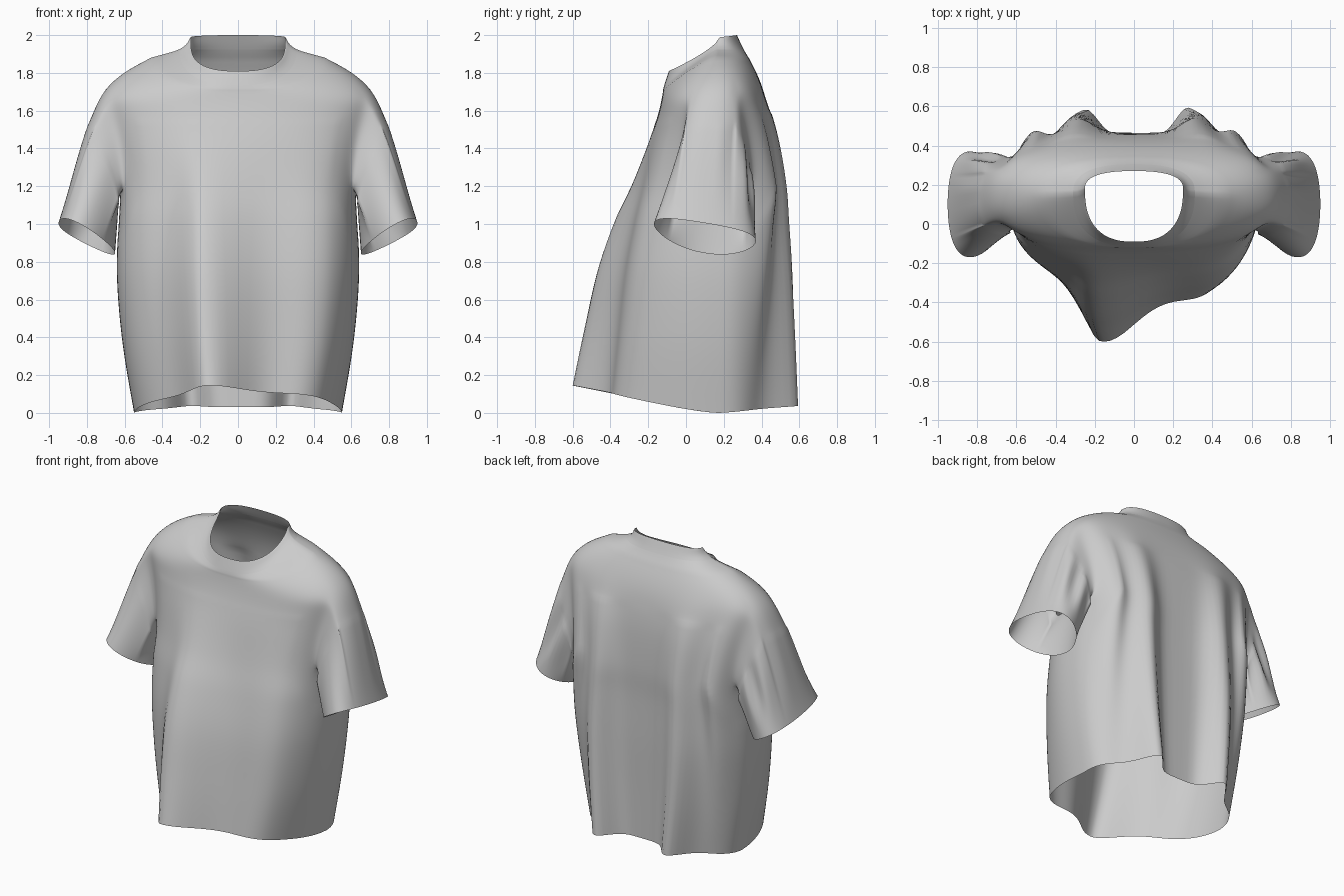
import bpy
import bmesh
from math import sin, cos, pi, exp, atan2
from mathutils import Vector

if "Cube" in bpy.data.objects:
    bpy.data.objects.remove(bpy.data.objects["Cube"])

N, SUB = 128, 6          # columns around, rows between key sections
HALF = 8                 # half width of armhole in columns
R0, R1, RC = 4 * SUB, 7 * SUB, 9 * SUB   # underarm, shoulder point, collar seam rows

# Key sections, hem to neck edge:
# half width, front y, back y, side y, front z, side z, back z, front fold, back fold
KEYS = [
    (.55, -.36, .45, .17, .10, .00, .03, 1.0, 1.0),
    (.61, -.335, .455, .17, .40, .36, .38, .85, .88),
    (.64, -.305, .46, .17, .72, .70, .70, .68, .75),
    (.635, -.26, .46, .17, .99, .99, .99, .49, .62),
    (.625, -.22, .465, .17, 1.20, 1.20, 1.20, .27, .50),
    (.66, -.18, .455, .16, 1.43, 1.44, 1.45, .08, .32),
    (.705, -.148, .43, .15, 1.57, 1.60, 1.63, .02, .15),
    (.715, -.132, .40, .15, 1.65, 1.71, 1.74, 0, .03),
    (.54, -.123, .355, .15, 1.70, 1.85, 1.84, 0, 0),
    (.31, -.115, .305, .16, 1.735, 1.925, 1.925, 0, 0),
    (.25, -.09, .27, .18, 1.81, 1.99, 2.0, 0, 0),
]
# Drape folds: x, depth, width on the left, width on the right
FRONT = [(-.17, .25, .11, .24), (.40, .085, .2, .12)]
BACK = [(-.25, .15, .09, .09), (.28, .165, .09, .09)]
SHOULDER_BLADE = [(-.46, .17, .08, .07), (.46, .17, .07, .08)]


def catmull(a, b, c, d, t):
    return [.5 * (2 * q + (r - p) * t + (2 * p - 5 * q + 4 * r - s) * t * t
                  + (3 * q - p - 3 * r + s) * t ** 3) for p, q, r, s in zip(a, b, c, d)]


def section(row):
    k, f = divmod(row, SUB)
    pick = lambda i: KEYS[min(max(i, 0), len(KEYS) - 1)]
    return catmull(pick(k - 1), pick(k), pick(k + 1), pick(k + 2), f / SUB)


def bumps(items, x):
    return sum(h * exp(-((x - m) / (wl if x < m else wr)) ** 2) for m, h, wl, wr in items)


def ring(row):
    a, yf, yb, ys, zf, zs, zb, wf, wb = section(row)
    level = row / SUB
    e = .8 - .11 * exp(-((level - 3.5) / 1.6) ** 2)      # squarer under the arms
    kf = 1.4 - .7 * min(max(level - 8, 0) / 2, 1)        # scoop of the neckline
    blade = min(1, level / 4) ** 1.5
    pts = []
    for j in range(N):
        c, s = cos(2 * pi * j / N), sin(2 * pi * j / N)
        nx = abs(c) ** e * (1 if c > 0 else -1)
        d = abs(s) ** e
        x = nx * .55
        fade = min(1, d * 1.4)
        fade = fade * fade * (3 - 2 * fade)
        if s < 0:
            fold = wf * fade * bumps(FRONT, x)
            y = ys + (yf - ys) * d - fold
            z = zs + (zf - zs) * d ** kf + .19 * fold
        else:
            fold = wb * fade * (bumps(BACK, x) + blade * bumps(SHOULDER_BLADE, x))
            y = ys + (yb - ys) * d + fold
            z = zs + (zb - zs) * d ** 1.4 + .06 * fold
        pts.append(Vector((a * nx, y, z)))
    return pts


def make(name, verts, faces, soften=()):
    me = bpy.data.meshes.new(name)
    me.from_pydata(verts, [], faces)
    bm = bmesh.new()
    bm.from_mesh(me)
    bm.verts.ensure_lookup_table()
    # relax the cloth around the given vertices
    zone = {bm.verts[i] for i in soften}
    for _ in range(7):
        zone |= {e.other_vert(v) for v in zone for e in v.link_edges}
    zone = [v for v in zone if v.link_faces and not v.is_boundary]
    for _ in range(20 if zone else 0):
        bmesh.ops.smooth_vert(bm, verts=zone, factor=.5, use_axis_x=True,
                              use_axis_y=True, use_axis_z=True)
    bmesh.ops.delete(bm, geom=[v for v in bm.verts if not v.link_faces], context='VERTS')
    bm.to_mesh(me)
    bm.free()
    ob = bpy.data.objects.new(name, me)
    bpy.context.collection.objects.link(ob)
    me.shade_smooth()
    return ob


def bridge(lower, upper, flip=False):
    n = len(lower)
    quads = [(lower[j], lower[(j + 1) % n], upper[(j + 1) % n], upper[j]) for j in range(n)]
    return [q[::-1] for q in quads] if flip else quads


rows = [ring(i) for i in range(10 * SUB + 1)]

# Ribbed collar band
band = rows[RC:]
ids = [list(range(i * N, i * N + N)) for i in range(len(band))]
make("collar", [p for r in band for p in r],
     [f for lo, up in zip(ids, ids[1:]) for f in bridge(lo, up)])

# Torso with open armholes
verts = [p for r in rows[:RC + 1] for p in r]
faces = []
for i in range(RC):
    lo, up = list(range(i * N, i * N + N)), list(range(i * N + N, i * N + 2 * N))
    for j, quad in enumerate(bridge(lo, up)):
        right = j < HALF or j >= N - HALF
        left = N // 2 - HALF <= j < N // 2 + HALF
        if not (R0 <= i < R1 and (right or left)):
            faces.append(quad)


# Sleeves lofted from each armhole edge to its cuff
def armhole_loop(side):
    path = [(R1, j) for j in range(0, HALF)]
    path += [(i, HALF) for i in range(R1, R0, -1)]
    path += [(R0, j) for j in range(HALF, -HALF, -1)]
    path += [(i, -HALF) for i in range(R0, R1)]
    path += [(R1, j) for j in range(-HALF, 0)]
    return [i * N + (j if side > 0 else N // 2 - j) % N for i, j in path]


def add_sleeve(side, steps=28):
    loop = armhole_loop(side)
    prev = loop
    for k in range(1, steps + 1):
        t = k / steps
        cur = []
        for v in loop:
            p = verts[v]
            ang = atan2((p.y - .15) / .18, (p.z - 1.45) / .25)
            c, s = cos(ang), sin(ang)
            end = Vector((side * (.80 + .15 * c + .035 * s * s), .10 + .27 * s,
                          .925 + .08 * c - .045 * s + .03 * s * s))
            d = end - p
            up = max(c, 0)
            m0 = d + Vector((side * (.10 * up + .05 * abs(s)), 0, .06 * up))
            q = (p * (2 * t**3 - 3 * t**2 + 1) + m0 * (t**3 - 2 * t**2 + t)
                 + end * (3 * t**2 - 2 * t**3) + d * (t**3 - t**2))
            # soft wrinkles on the back of the sleeve
            wr = .016 * max(s, 0) * sin(pi * t) ** 2 * cos(7 * ang)
            cur.append(len(verts))
            verts.append(q + Vector((side * wr * .5, wr, 0)))
        faces.extend(bridge(prev, cur, flip=side > 0))
        prev = cur
    return loop


seams = add_sleeve(1) + add_sleeve(-1)
yoke = list(range(R1 * N, R1 * N + N))
make("torso_and_sleeves", verts, faces, soften=seams + yoke)
